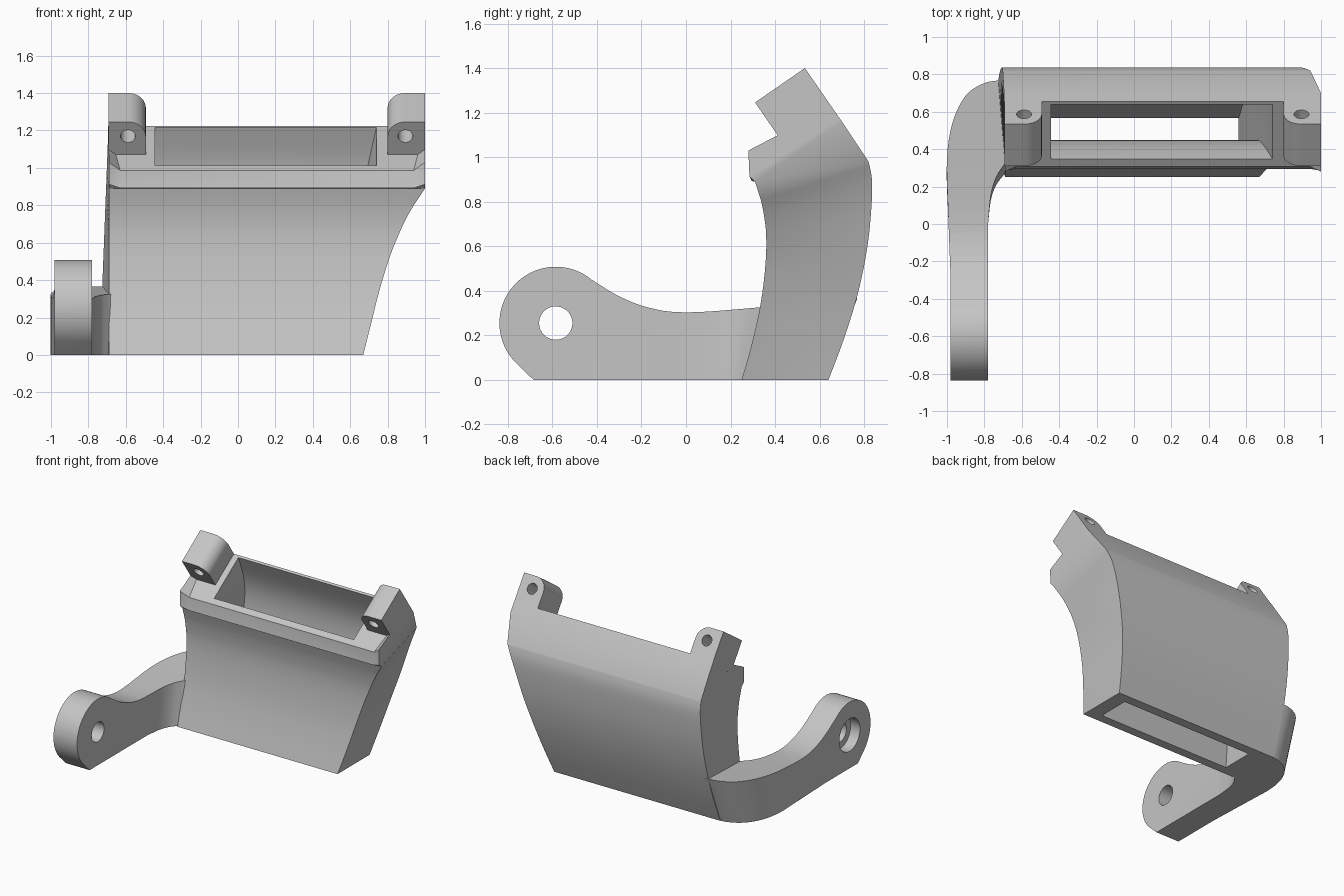
import bpy, bmesh, math
from mathutils import Vector

cube = bpy.data.objects.get("Cube")
if cube:
    bpy.data.objects.remove(cube, do_unlink=True)

grey = bpy.data.materials.new("light_grey")
grey.use_nodes = True
grey.diffuse_color = (0.56, 0.56, 0.56, 1)
grey.node_tree.nodes["Principled BSDF"].inputs["Base Color"].default_value = grey.diffuse_color


def loft(name, rings):
    """Closed solid through rings with equal point counts."""
    bm = bmesh.new()
    loops = [[bm.verts.new(p) for p in ring] for ring in rings]
    n = len(loops[0])
    for a, b in zip(loops, loops[1:]):
        for i in range(n):
            j = (i + 1) % n
            bm.faces.new((a[i], a[j], b[j], b[i]))
    bm.faces.new(loops[0][::-1])
    bm.faces.new(loops[-1])
    bm.normal_update()
    bmesh.ops.triangulate(bm, faces=bm.faces[:])
    if bm.calc_volume(signed=True) < 0:
        bmesh.ops.reverse_faces(bm, faces=bm.faces[:])
    bm.normal_update()
    mesh = bpy.data.meshes.new(name)
    bm.to_mesh(mesh)
    bm.free()
    mesh.materials.append(grey)
    obj = bpy.data.objects.new(name, mesh)
    bpy.context.collection.objects.link(obj)
    return obj


def prism(name, outline, origin, u, v, sweep):
    """Extrude a 2D outline, drawn along u and v, by the sweep vector."""
    ring = [Vector(origin) + Vector(u) * a + Vector(v) * b for a, b in outline]
    return loft(name, [ring, [p + Vector(sweep) for p in ring]])


def boolean(obj, tool, operation="DIFFERENCE"):
    tool.hide_render = True
    mod = obj.modifiers.new("cut", "BOOLEAN")
    mod.operation, mod.object, mod.solver = operation, tool, "EXACT"
    bpy.context.view_layer.objects.active = obj
    bpy.ops.object.modifier_apply(modifier=mod.name)
    bpy.data.objects.remove(tool, do_unlink=True)


def smooth(obj):
    bpy.ops.object.select_all(action="DESELECT")
    obj.select_set(True)
    bpy.context.view_layer.objects.active = obj
    bpy.ops.object.shade_smooth_by_angle(angle=math.radians(30))


def spline(points, steps=4):
    """Catmull-Rom curve through tuples of any length."""
    out = []
    pts = [points[0]] + points + [points[-1]]
    for p, q, r, s in zip(pts, pts[1:], pts[2:], pts[3:]):
        for k in range(steps):
            t = k / steps
            out.append(tuple(
                0.5 * (2*b + (c - a)*t + (2*a - 5*b + 4*c - d)*t*t + (3*b - a - 3*c + d)*t**3)
                for a, b, c, d in zip(p, q, r, s)))
    return out + [points[-1]]


def arc(cx, cy, r, start, end, steps):
    angles = [math.radians(start + (end - start) * i / steps) for i in range(steps + 1)]
    return [(cx + r * math.cos(a), cy + r * math.sin(a)) for a in angles]


def circle(cx, cy, r):
    return arc(cx, cy, r, 0, 360, 32)[:-1]


# Duct stations: front y, front z, back y, back z, right x
stations = spline([
    (0.25, 0, 0.64, 0, 0.67),
    (0.295, 0.16, 0.715, 0.2, 0.71),
    (0.335, 0.34, 0.775, 0.4, 0.755),
    (0.357, 0.52, 0.815, 0.6, 0.81),
    (0.36, 0.65, 0.833, 0.78, 0.862),
    (0.35, 0.74, 0.835, 0.9, 0.905),
    (0.337, 0.805, 0.82, 0.98, 0.943)])
stations += [(0.31, 0.89, 0.70, 1.16, 1),
             (0.295, 0.893, 0.69, 1.175, 1),
             (0.307, 0.987, 0.655, 1.225, 1)]
corner_lift = {len(stations) - 2: (-0.01, 0.02), len(stations) - 1: (-0.027, 0.043)}

outer = []
for i, (fy, fz, by, bz, right) in enumerate(stations):
    dy, dz = corner_lift.get(i, (0, 0))
    left = -0.69
    back_left = -0.74 + 0.045 * min(bz / 1.16, 1)
    outer.append([Vector(p) for p in (
        (left, fy + dy, fz + dz), (left + 0.06, fy, fz),
        (right - 0.06, fy, fz), (right, fy + dy, fz + dz),
        (right, by, bz), (back_left, by, bz))])

# Cavity stations: front y, front z, back y, back z, left x, right x
cavity = spline([
    (0.32, 0, 0.567, 0, -0.57, 0.56),
    (0.405, 0.34, 0.69, 0.4, -0.52, 0.6),
    (0.45, 0.64, 0.75, 0.75, -0.48, 0.65),
    (0.425, 0.84, 0.735, 0.99, -0.46, 0.69),
    (0.348, 1.012, 0.64, 1.215, -0.445, 0.74)])
inner = [[Vector(p) for p in ((x0, fy, fz), (x1, fy, fz), (x1, by, bz), (x0, by, bz))]
         for fy, fz, by, bz, x0, x1 in cavity]

up = Vector((0, -0.568, 0.823))       # up along the sloping back
forward = Vector((0, -0.823, -0.568))  # square to the sloping back
inner.insert(0, [p - Vector((0, 0.03, 0.1)) for p in inner[0]])
inner.append([p + up * 0.1 for p in inner[-1]])
duct = loft("duct", outer)
boolean(duct, loft("duct_cavity", inner))
smooth(duct)

# Mounting ears with a rounded inner corner and a screw hole
for name, edge, side in (("right_ear", -0.693, 1), ("left_ear", 1, -1)):
    outline = [(0, -0.03), (0, 0.213)] + arc(0.105, 0.118, 0.095, 90, 0, 10) + [(0.2, -0.03)]
    axes = ((edge, 0.655, 1.225), (side, 0, 0), up)
    ear = prism(name, outline, *axes, forward * 0.272)
    hole_axes = (Vector(axes[0]) - forward * 0.1, axes[1], up)
    boolean(ear, prism("screw_hole", circle(0.105, 0.12, 0.04), *hole_axes, forward * 0.5))
    smooth(ear)

# Pivot arm: plan outline intersected with side outline
X, Y, Z = (1, 0, 0), (0, 1, 0), (0, 0, 1)
plan = spline([(-0.98, -0.3), (-0.995, 0.1), (-1, 0.36), (-0.97, 0.55),
               (-0.9, 0.69), (-0.8, 0.755), (-0.7, 0.77)])
plan += [(-0.62, 0.755), (-0.62, 0.4)]
plan += spline([(-0.69, 0.33), (-0.735, 0.26), (-0.765, 0.16), (-0.78, 0)])
plan += [(-0.78, -0.95), (-0.98, -0.95)]
arm = prism("pivot_arm", plan, (0, 0, -0.1), X, Y, (0, 0, 0.8))
side_outline = arc(-0.585, 0.255, 0.253, 50, 225, 32) + [(-0.685, 0), (0.9, 0)]
side_outline += spline([(0.9, 0.38), (0.33, 0.325), (0, 0.303), (-0.17, 0.325),
                        (-0.3, 0.375), (-0.4, 0.435)])
boolean(arm, prism("arm_side", side_outline, (-1.2, 0, 0), Y, Z, X), "INTERSECT")

# Pivot hole with a counterbore on the outer face
boolean(arm, prism("pivot_hole", circle(-0.585, 0.255, 0.075), (-1.2, 0, 0), Y, Z, X))
boolean(arm, prism("counterbore", circle(-0.585, 0.255, 0.125), (-1.2, 0, 0), Y, Z, (0.3, 0, 0)))

# Lean the elbow so it follows the duct
for v in arm.data.vertices:
    if v.co.y > 0:
        v.co.y -= 0.13 * max(0, 1 - v.co.z / 0.37) * min(v.co.y / 0.7, 1)
smooth(arm)
